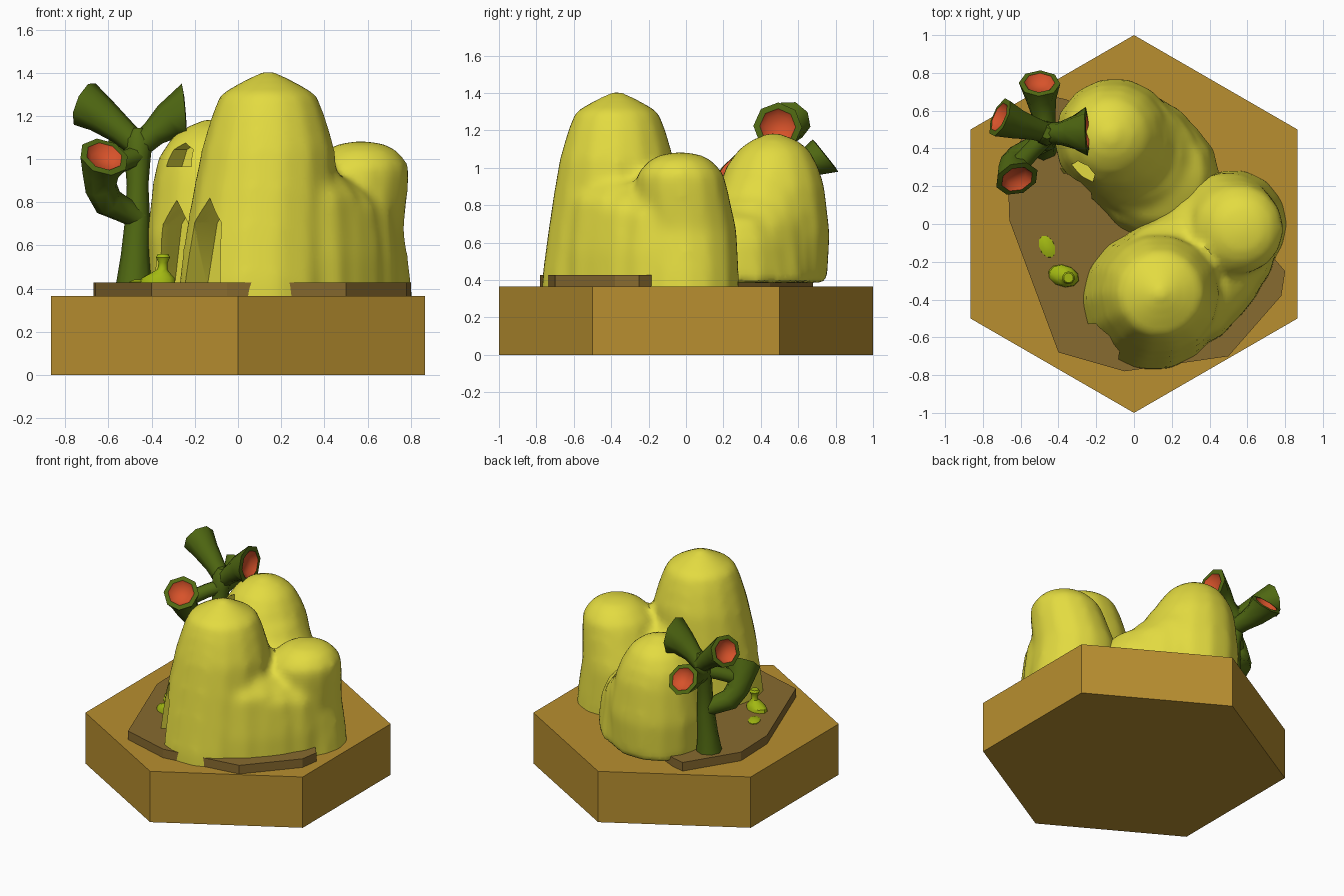
import bpy, bmesh, math
from mathutils import Vector, Matrix

if "Cube" in bpy.data.objects:
    bpy.data.objects.remove(bpy.data.objects["Cube"])


def mat(name, col):
    m = bpy.data.materials.new(name)
    m.diffuse_color = (*col, 1)
    m.use_nodes = True
    m.node_tree.nodes["Principled BSDF"].inputs["Base Color"].default_value = m.diffuse_color
    return m


SAND = mat("sand", (0.48, 0.275, 0.029))
SOIL = mat("brown soil", (0.245, 0.145, 0.029))
ROCK = mat("yellow rock", (0.77, 0.71, 0.052))
GREEN = mat("dark green", (0.08, 0.14, 0.006))
RED = mat("orange red", (0.68, 0.085, 0.023))
LIME = mat("lime", (0.36, 0.48, 0.006))


def make(name, bm, mats):
    bmesh.ops.recalc_face_normals(bm, faces=bm.faces)
    me = bpy.data.meshes.new(name)
    bm.to_mesh(me)
    bm.free()
    for m in mats:
        me.materials.append(m)
    ob = bpy.data.objects.new(name, me)
    bpy.context.collection.objects.link(ob)
    return ob


def activate(ob):
    bpy.ops.object.select_all(action='DESELECT')
    ob.select_set(True)
    bpy.context.view_layer.objects.active = ob


def smooth(ob, deg=40):
    activate(ob)
    bpy.ops.object.shade_smooth_by_angle(angle=math.radians(deg))


def skin(bm, rings, red_from=None):
    """Join rings of points with quads and cap both ends."""
    vs = [[bm.verts.new(p) for p in r] for r in rings]
    n = len(vs[0])
    for k in range(len(vs) - 1):
        for i in range(n):
            j = (i + 1) % n
            f = bm.faces.new((vs[k][i], vs[k][j], vs[k + 1][j], vs[k + 1][i]))
            if red_from is not None and k >= red_from:
                f.material_index = 1
    bm.faces.new(vs[0][::-1])
    end = bm.faces.new(vs[-1])
    end.material_index = 0 if red_from is None else 1


def loft(bm, rings, n=16, rot=0):
    """Stack of level ellipses: z, cx, cy, rx, ry."""
    out = []
    for z, cx, cy, rx, ry in rings:
        pts = []
        for i in range(n):
            t = math.tau * i / n
            p = Vector((rx * math.cos(t), ry * math.sin(t), 0))
            pts.append(Matrix.Rotation(rot, 3, 'Z') @ p + Vector((cx, cy, z)))
        out.append(pts)
    skin(bm, out)


def slab(name, pts, z0, z1, m):
    bm = bmesh.new()
    skin(bm, [[Vector((x, y, z)) for x, y in pts] for z in (z0, z1)])
    return make(name, bm, [m])


# Hexagonal base and soil patch
slab("base", [(math.sin(i * math.pi / 3), math.cos(i * math.pi / 3)) for i in range(6)],
     0, 0.366, SAND)
slab("soil_patch", [(-0.66, 0.02), (-0.4, -0.68), (-0.05, -0.78), (0.5, -0.7), (0.78, -0.38),
                    (0.8, -0.25), (0.5, 0.1), (0.1, 0.45), (-0.36, 0.66), (-0.45, 0.68),
                    (-0.67, 0.33)], 0.36, 0.428, SOIL)


# Pointed niches: place at a surface point, facing a compass angle
def arch(w, h, k, depth, pos, ang, lean):
    """Pentagon outline, grown by k, moved outwards by depth."""
    side = Vector((-math.sin(ang), math.cos(ang), 0))
    nrm = Vector((math.cos(ang), math.sin(ang), 0))
    up = Vector((0, 0, 1)) - nrm * lean
    flat = [(-0.5 * w - k, 0), (0.5 * w + k, 0), (0.38 * w + k, h * 0.72),
            (0, h + k), (-0.38 * w - k, h * 0.72)]
    return [Vector(pos) + side * a + up * b + nrm * depth for a, b in flat]


def niche(rock, w, h, pos, ang, lean, depth=0.13):
    bm = bmesh.new()
    skin(bm, [arch(w, h, 0, d, pos, ang, lean) for d in (-depth, 0.3)])
    cut = make("niche_cutter", bm, [ROCK])
    cut.hide_render = True
    mod = rock.modifiers.new("niche", 'BOOLEAN')
    mod.operation = 'DIFFERENCE'
    mod.solver = 'EXACT'
    mod.object = cut
    activate(rock)
    bpy.ops.object.modifier_apply(modifier=mod.name)
    bpy.data.objects.remove(cut)


def frame(name, w, h, pos, ang, lean, k=0.03):
    bm = bmesh.new()
    loops = [arch(w, h, a, d, pos, ang, lean)
             for a, d in ((0, -0.1), (0, 0.0), (k, -0.01), (k, -0.1))]
    vs = [[bm.verts.new(p) for p in lp] for lp in loops]
    for q in range(4):
        for i in range(1, 5):
            j = (i + 1) % 5
            r = (q + 1) % 4
            bm.faces.new((vs[q][i], vs[q][j], vs[r][j], vs[r][i]))
    make(name, bm, [ROCK])


# Soft rocks: overlapping humps blended into one skin
def rock(name, humps):
    bm = bmesh.new()
    for rows in humps:
        loft(bm, [(z, x, y, r, r) for z, x, y, r in rows], 14)
    ob = make(name, bm, [ROCK])
    rm = ob.modifiers.new("blend", 'REMESH')
    rm.mode = 'VOXEL'
    rm.voxel_size = 0.028
    sm = ob.modifiers.new("soften", 'SMOOTH')
    sm.factor = 0.5
    sm.iterations = 8
    activate(ob)
    bpy.ops.object.convert(target='MESH')
    return ob


def bridge(x, y, r, top):
    """Low dome that fills the space between two humps."""
    return [(.25, x, y, r), (.55, x, y, r * .98), (top - .12, x, y, r * .9),
            (top - .04, x, y, r * .72), (top, x, y, r * .4), (top + .015, x, y, r * .1)]


big = rock("front_rock", [
    [(0.25, .1, -.4, .38), (.43, .1, -.4, .375), (.65, .11, -.39, .355),
     (.85, .125, -.38, .335), (1.05, .14, -.37, .31), (1.2, .14, -.37, .265),
     (1.3, .14, -.37, .225), (1.36, .14, -.37, .12), (1.41, .14, -.37, .02)],
    [(0.25, .53, 0, .29), (.45, .515, 0, .287), (.67, .495, 0, .275),
     (.87, .54, -.02, .25), (.97, .56, -.03, .235), (1.04, .57, -.03, .17),
     (1.07, .57, -.03, .11), (1.085, .57, -.03, .02)],
    bridge(.24, -.3, .375, .95), bridge(.34, -.22, .355, .9), bridge(.43, -.12, .33, .88)])
back = rock("back_rock", [
    [(.385, -.1, .45, .31), (.65, -.1, .45, .325), (.9, -.11, .46, .285),
     (1.0, -.12, .46, .255), (1.1, -.12, .47, .19), (1.15, -.12, .47, .12),
     (1.19, -.12, .47, .02)],
    [(.385, .12, .25, .34), (.6, .12, .25, .315), (.72, .13, .26, .25), (.8, .13, .27, .1)],
    [(.385, .04, .34, .34), (.7, .04, .34, .3), (.82, .02, .36, .23), (.9, 0, .37, .06)],
    [(.385, -.03, .39, .33), (.75, -.03, .4, .3), (.94, -.05, .42, .22), (1.03, -.07, .43, .06)]])

a1, a2 = math.radians(222), math.radians(232)
door1 = (0.25, 0.41, (-0.155, -0.615, 0.41), a1, 0.12)
door2 = (0.2, 0.4, (-0.295, 0.205, 0.41), a2, 0.08)
for ob, d in ((big, door1), (back, door2)):
    niche(ob, *d)
niche(back, 0.15, 0.11, (-0.25, 0.3, 0.965), a2, 0.2, 0.08)
frame("front_door_frame", *door1)
frame("back_door_frame", *door2)
smooth(big)
smooth(back)


# Branching tree with trumpet-shaped mouths
def tube(name, rows, mouth=None, n=8):
    pts = [Vector(r[:3]) for r in rows]
    rad = [r[3] for r in rows]
    dirs = [(pts[min(i + 1, len(pts) - 1)] - pts[max(i - 1, 0)]).normalized()
            for i in range(len(pts))]
    red = None
    if mouth:
        d = Vector(mouth).normalized()
        dirs[-1] = d
        tip, r = pts[-1], rad[-1]
        red = len(pts)
        pts += [tip + d * 0.004, tip - d * 0.03]
        rad += [r * 0.74, r * 0.5]
        dirs += [d, d]
    q = Vector((0, 0, 1)).rotation_difference(dirs[0])
    prev, rings = dirs[0], []
    for p, r, d in zip(pts, rad, dirs):
        q = prev.rotation_difference(d) @ q
        prev = d
        rings.append([p + q @ Vector((r * math.cos(math.tau * i / n),
                                      r * math.sin(math.tau * i / n), 0)) for i in range(n)])
    bm = bmesh.new()
    skin(bm, rings, red)
    smooth(make(name, bm, [GREEN, RED]), 55)


tube("trunk", [(-.48, .42, .39, .09), (-.475, .43, .55, .068), (-.465, .44, .72, .058),
               (-.465, .45, .88, .05), (-.465, .47, 1.0, .06), (-.46, .48, 1.09, .065),
               (-.46, .48, 1.145, .03)])
tube("left_branch", [(-.45, .48, 1.05, .055), (-.54, .51, 1.13, .065), (-.63, .535, 1.2, .085),
                     (-.71, .565, 1.255, .11)], (-.88, .38, .38))
tube("right_branch", [(-.47, .48, 1.05, .055), (-.39, .48, 1.12, .062), (-.32, .485, 1.175, .088),
                      (-.25, .49, 1.22, .13)], (1, .04, .08))
tube("back_branch", [(-.465, .46, 1.0, .055), (-.475, .56, 1.01, .06), (-.49, .65, 1.03, .078),
                     (-.5, .745, 1.065, .11)], (0, .78, .62))
tube("front_branch", [(-.45, .44, .72, .05), (-.53, .41, .765, .06), (-.6, .36, .8, .072),
                      (-.635, .32, .87, .076), (-.635, .28, .94, .09),
                      (-.62, .24, 1.01, .118)], (.25, -.66, .68))
tube("cross_branch", [(-.45, .48, 1.02, .05), (-.53, .4, .99, .048), (-.62, .3, .94, .05)])

# Small lime bud and pad
bm = bmesh.new()
loft(bm, [(.41, -.375, -.275, .088, .06), (.45, -.37, -.275, .08, .055),
          (.47, -.36, -.28, .05, .042), (.49, -.35, -.283, .024, .024),
          (.52, -.347, -.285, .022, .022), (.545, -.347, -.285, .034, .034),
          (.56, -.347, -.285, .026, .026)], 10, -0.3)
smooth(make("lime_bud", bm, [LIME]))
bm = bmesh.new()
loft(bm, [(.41, -.46, -.12, .065, .042), (.432, -.46, -.12, .062, .04),
          (.442, -.46, -.12, .03, .02)], 10, math.radians(115))
smooth(make("lime_pad", bm, [LIME]))
